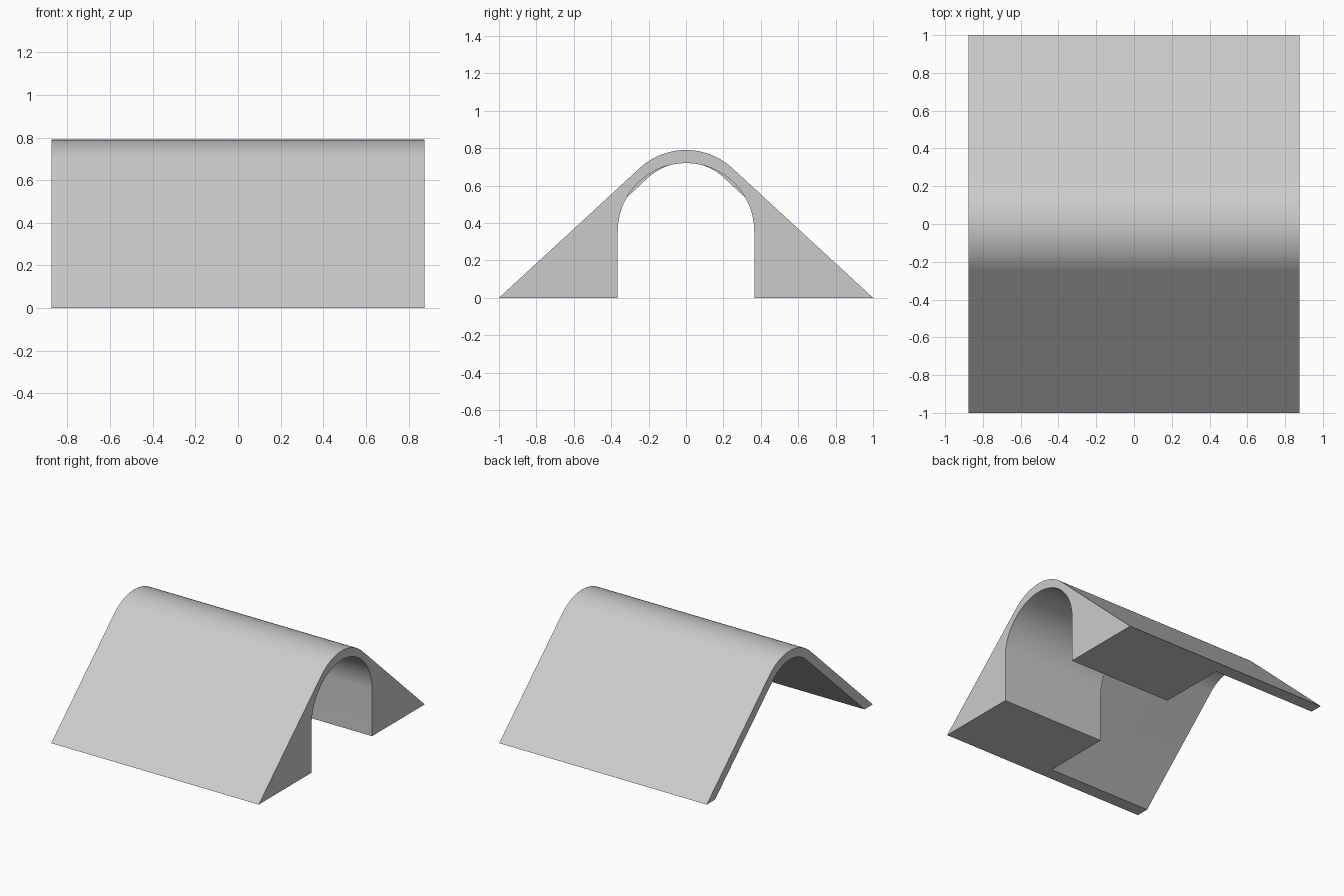
import bpy, bmesh
from math import radians, sin, cos, tan, pi

cube = bpy.data.objects.get("Cube")
if cube:
    bpy.data.objects.remove(cube, do_unlink=True)

HALF = 0.875                 # half length along the ridge
SLOPE = radians(42.65)       # roof pitch
TOP = 0.79                   # ridge height
SKIN = 0.068                 # thickness of the thin roof
# Ridge radius that meets both straight slopes tangentially
RIDGE = (sin(SLOPE) - TOP * cos(SLOPE)) / (1 - cos(SLOPE))
ARCH = 0.365

grey = bpy.data.materials.new("grey")
grey.use_nodes = True
grey.diffuse_color = (0.6, 0.6, 0.6, 1)
grey.node_tree.nodes["Principled BSDF"].inputs["Base Color"].default_value = (0.6, 0.6, 0.6, 1)


def arc(radius, centre_z, half_angle, steps=48):
    """Arc over the top, from -y to +y."""
    angles = [half_angle * (2 * i / steps - 1) for i in range(steps + 1)]
    return [(radius * sin(a), centre_z + radius * cos(a)) for a in angles]


def prism(name, profile, x0, x1):
    """Extrude a (y, z) profile along x."""
    bm = bmesh.new()
    face = bm.faces.new([bm.verts.new((x0, y, z)) for y, z in profile])
    side = bmesh.ops.extrude_face_region(bm, geom=[face])["geom"]
    verts = [v for v in side if isinstance(v, bmesh.types.BMVert)]
    bmesh.ops.translate(bm, verts=verts, vec=(x1 - x0, 0, 0))
    bmesh.ops.recalc_face_normals(bm, faces=bm.faces)
    mesh = bpy.data.meshes.new(name)
    bm.to_mesh(mesh)
    bm.free()
    mesh.materials.append(grey)
    obj = bpy.data.objects.new(name, mesh)
    bpy.context.collection.objects.link(obj)
    return obj


# Outer body with a rounded ridge
body = prism("ridge_cover", [(-1, 0)] + arc(RIDGE, TOP - RIDGE, SLOPE) + [(1, 0)], -HALF, HALF)

# Hollow under the thin half, parallel to the outside
low = -0.1
foot = 1 - SKIN / sin(SLOPE) - low / tan(SLOPE)
hollow = prism("hollow_cutter",
               [(-foot, low)] + arc(RIDGE - SKIN, TOP - RIDGE, SLOPE) + [(foot, low)],
               -1, 0)

# Round-topped passage through the thick half
passage = prism("passage_cutter",
                [(-ARCH, low)] + arc(ARCH, 0.72 - ARCH, pi / 2) + [(ARCH, low)],
                0, 1)

bpy.ops.object.select_all(action="DESELECT")
bpy.context.view_layer.objects.active = body
body.select_set(True)
for cutter in (hollow, passage):
    cutter.hide_render = True
    mod = body.modifiers.new(cutter.name, "BOOLEAN")
    mod.operation = "DIFFERENCE"
    mod.solver = "EXACT"
    mod.object = cutter
    bpy.ops.object.modifier_apply(modifier=mod.name)
for cutter in (hollow, passage):
    bpy.data.objects.remove(cutter, do_unlink=True)

bpy.ops.object.shade_smooth_by_angle(angle=radians(30))
